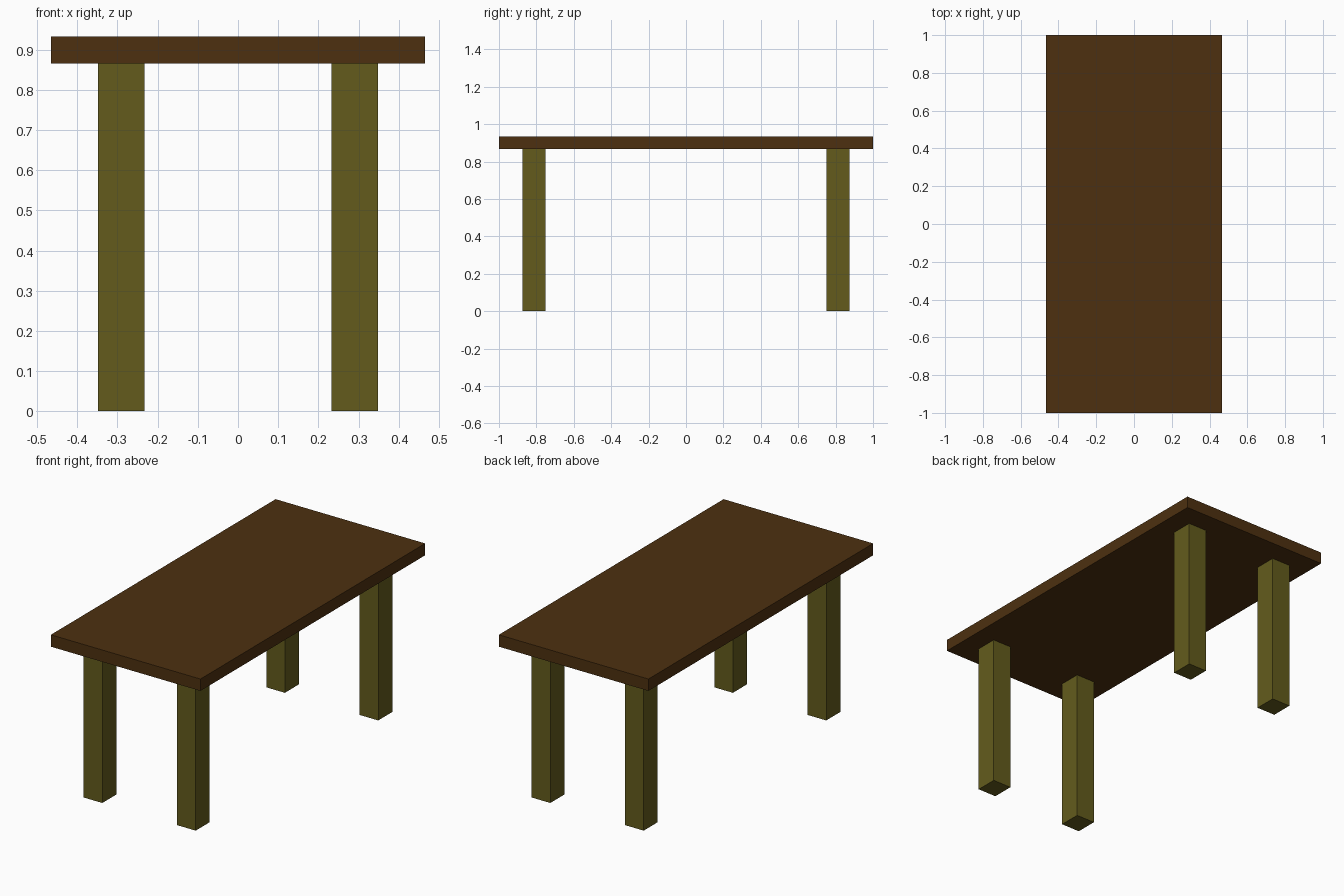
import bpy

if "Cube" in bpy.data.objects:
    bpy.data.objects.remove(bpy.data.objects["Cube"])


def material(name, rgb):
    mat = bpy.data.materials.new(name)
    mat.diffuse_color = (*rgb, 1.0)
    mat.use_nodes = True
    mat.node_tree.nodes["Principled BSDF"].inputs["Base Color"].default_value = mat.diffuse_color
    return mat


def box(name, center, size, mat):
    bpy.ops.mesh.primitive_cube_add(size=1, location=center)
    obj = bpy.context.object
    obj.name = name
    obj.scale = size
    bpy.ops.object.transform_apply(location=False, rotation=False, scale=True)
    obj.data.materials.append(mat)
    return obj


dark_wood = material("dark_wood", (0.075, 0.03, 0.005))
olive_wood = material("olive_wood", (0.125, 0.105, 0.012))

TOP_BOTTOM, TOP_HEIGHT = 0.866, 0.933

# Tabletop slab
box("tabletop", (0, 0, (TOP_BOTTOM + TOP_HEIGHT) / 2),
    (0.932, 2.0, TOP_HEIGHT - TOP_BOTTOM), dark_wood)

# Four square legs, inset from the corners
for y, end in ((-0.8125, "front"), (0.8125, "back")):
    for x, side in ((-0.291, "left"), (0.291, "right")):
        box(f"{end}_{side}_leg", (x, y, TOP_BOTTOM / 2),
            (0.116, 0.125, TOP_BOTTOM), olive_wood)
